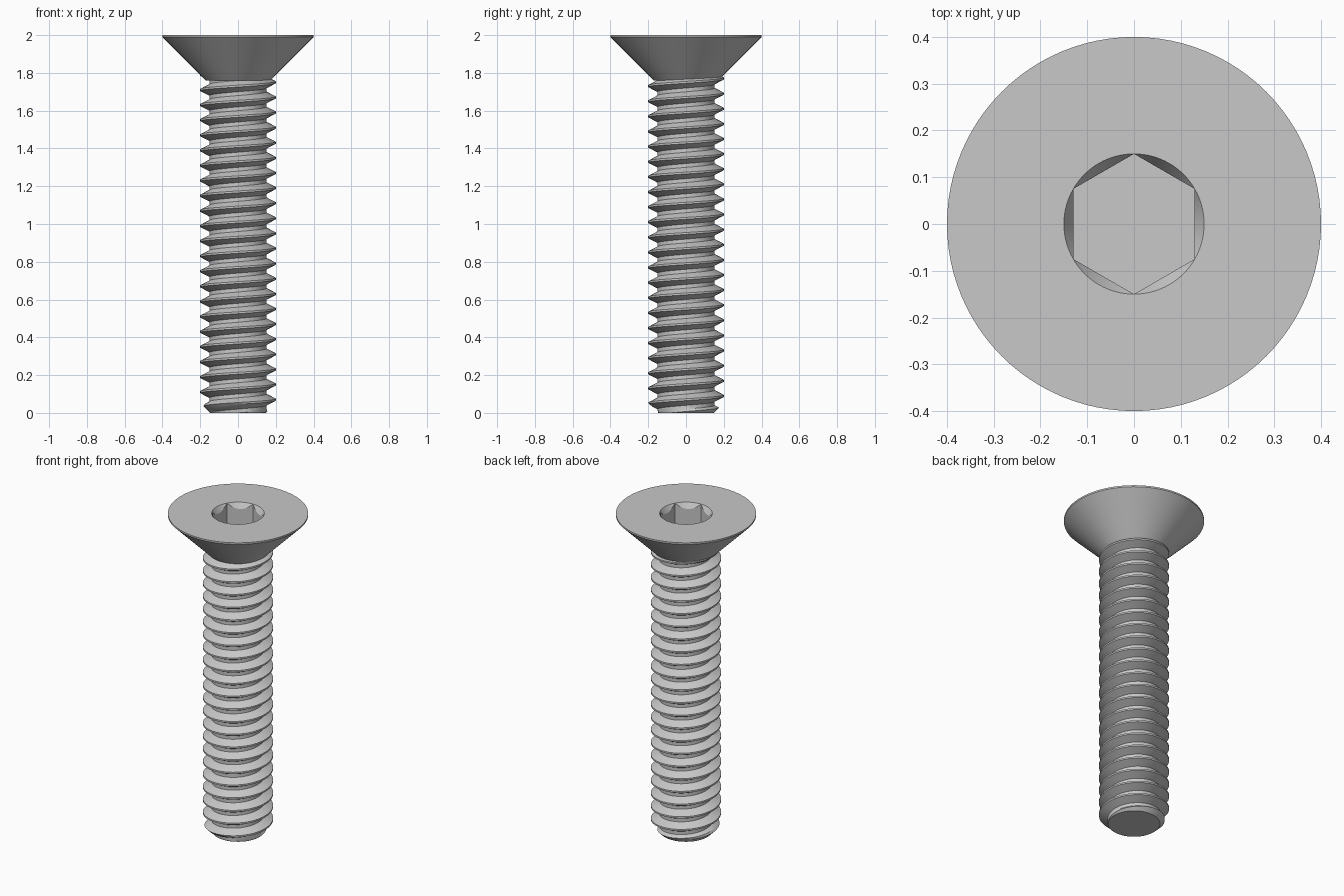
import bpy, bmesh, math

cube = bpy.data.objects.get("Cube")
if cube:
    bpy.data.objects.remove(cube, do_unlink=True)

steel = bpy.data.materials.new("light grey steel")
steel.use_nodes = True
GREY = (0.58, 0.58, 0.58, 1)
steel.diffuse_color = GREY
steel.node_tree.nodes["Principled BSDF"].inputs["Base Color"].default_value = GREY

SEG = 96
PITCH, CREST, ROOT = 0.08, 0.2, 0.151
TIP, SHANK_TOP = 0.148, 1.8
SOCKET = 0.15


def loft(name, rows, cap_z):
    """Skin rows of (radius, height) functions around z, cap the open loop at cap_z."""
    bm = bmesh.new()
    grid = []
    for row in rows:
        ring = []
        for i in range(SEG + 1):
            a = math.tau * i / SEG
            r, z = row(a)
            ring.append(bm.verts.new((r * math.cos(a), r * math.sin(a), z)))
        grid.append(ring)
    for low, high in zip(grid, grid[1:]):
        for i in range(SEG):
            bm.faces.new((low[i], low[i + 1], high[i + 1], high[i]))
    bmesh.ops.remove_doubles(bm, verts=bm.verts, dist=1e-5)
    bmesh.ops.dissolve_degenerate(bm, edges=bm.edges, dist=1e-5)
    rim = [e for e in bm.edges if e.is_boundary
           and all(abs(v.co.z - cap_z) < 1e-4 for v in e.verts)]
    bmesh.ops.contextual_create(bm, geom=rim)
    bmesh.ops.recalc_face_normals(bm, faces=bm.faces)
    mesh = bpy.data.meshes.new(name)
    bm.to_mesh(mesh)
    bm.free()
    mesh.materials.append(steel)
    obj = bpy.data.objects.new(name, mesh)
    bpy.context.collection.objects.link(obj)
    bpy.ops.object.select_all(action="DESELECT")
    obj.select_set(True)
    bpy.context.view_layer.objects.active = obj
    bpy.ops.object.shade_smooth_by_angle(angle=math.radians(25))
    return obj


# Threaded shank: rows follow the helix and are trimmed at both ends
def thread_radius(offset):
    """Truncated 60 degree thread: offset is the height from a crest centre."""
    d = abs((offset / PITCH + 0.5) % 1 - 0.5) * PITCH
    t = min(max((d - PITCH / 16) / (PITCH * 5 / 16), 0), 1)
    return CREST + (ROOT - CREST) * t


def helix_row(base):
    def row(a):
        start = 0.07 + PITCH * a / math.tau
        z = min(max(start + base, 0), SHANK_TOP)
        return min(thread_radius(z - start), TIP + z), z
    return row


# Crest edges, flank middles and root edges, as fractions of one pitch
STEPS = [-1/16, 1/16, 7/32, 3/8, 5/8, 25/32]
rows = [helix_row((k + s) * PITCH) for k in range(-3, 24) for s in STEPS]
loft("threaded_shank", rows, 0)


# Countersunk head with a chamfered hexagonal socket
def ring(r, z):
    return lambda a: (r, z)


def hex_radius(a):
    sixth = math.pi / 3
    local = (a + sixth / 2) % sixth - sixth / 2
    return SOCKET * math.cos(sixth / 2) / math.cos(local)


def chamfer_edge(a):
    r = hex_radius(a)
    return r, 2 - 1.7 * (SOCKET - r)


FLOOR = 1.84
loft("countersunk_head", [
    ring(0.13, 1.76), ring(0.17, 1.76), ring(0.4, 1.99), ring(0.4, 2),
    ring(SOCKET, 2), chamfer_edge, lambda a: (hex_radius(a), FLOOR),
], FLOOR)
